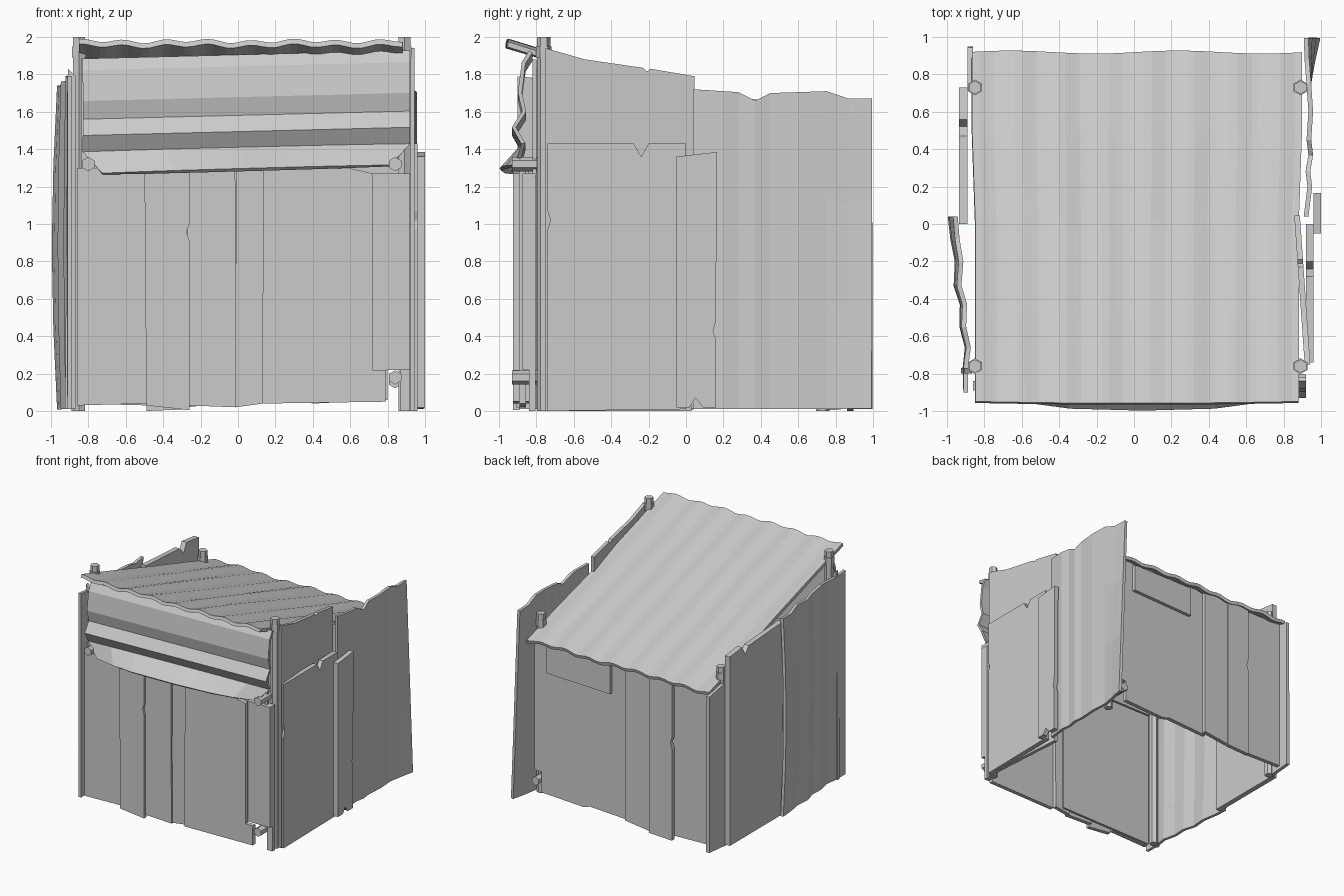
import bpy, bmesh, math
from mathutils import Vector

cube = bpy.data.objects.get("Cube")
if cube:
    bpy.data.objects.remove(cube, do_unlink=True)

GREY = (0.6, 0.6, 0.6, 1.0)
mat = bpy.data.materials.new("plain grey")
mat.use_nodes = True
mat.diffuse_color = GREY
mat.node_tree.nodes["Principled BSDF"].inputs["Base Color"].default_value = GREY


def finish(name, bm):
    bmesh.ops.recalc_face_normals(bm, faces=bm.faces[:])
    mesh = bpy.data.meshes.new(name)
    bm.to_mesh(mesh)
    bm.free()
    obj = bpy.data.objects.new(name, mesh)
    obj.data.materials.append(mat)
    bpy.context.collection.objects.link(obj)
    return obj


def board(name, outline, place, thickness):
    """Flat board: a 2D outline put in space by place(u, v), then thickened."""
    bm = bmesh.new()
    face = bm.faces.new([bm.verts.new(place(u, v)) for u, v in outline])
    out = bmesh.ops.extrude_face_region(bm, geom=[face])
    moved = [g for g in out["geom"] if isinstance(g, bmesh.types.BMVert)]
    bmesh.ops.translate(bm, verts=moved, vec=thickness)
    return finish(name, bm)


def front_board(name, outline, y, t=0.035):
    return board(name, outline, lambda u, v: (u, y, v), Vector((0, t, 0)))


def side_board(name, outline, x, t=0.04, skew=0.0):
    return board(name, outline, lambda u, v: (x + skew * u, u, v), Vector((t, 0, 0)))


def sheet(name, cols, rows, point, t=0.025):
    """Bent metal sheet: a grid of points with a solidify modifier."""
    bm = bmesh.new()
    grid = [[bm.verts.new(point(c, r)) for c in cols] for r in rows]
    for a, b in zip(grid, grid[1:]):
        for k in range(len(cols) - 1):
            bm.faces.new((a[k], a[k + 1], b[k + 1], b[k]))
    obj = finish(name, bm)
    mod = obj.modifiers.new("thickness", "SOLIDIFY")
    mod.thickness = t
    mod.offset = 0
    return obj


def hex_rod(name, start, end, r):
    a, b = Vector(start), Vector(end)
    bm = bmesh.new()
    bmesh.ops.create_cone(bm, cap_ends=True, segments=6, radius1=r, radius2=r, depth=(b - a).length)
    bmesh.ops.rotate(bm, verts=bm.verts, matrix=(b - a).to_track_quat("Z", "Y").to_matrix())
    bmesh.ops.translate(bm, verts=bm.verts, vec=(a + b) / 2)
    return finish(name, bm)


def spread(a, b, n):
    return [a + (b - a) * k / n for k in range(n + 1)]


def blend(table, t):
    """Straight-line lookup in a list of (position, value)."""
    for (p, v), (q, w) in zip(table, table[1:]):
        if t <= q:
            return v + (w - v) * (t - p) / (q - p)
    return table[-1][1]


# Corner posts and the short pegs beside them
for side, x in (("right", -0.85), ("left", 0.89)):
    for end, y, top in (("front", -0.76, 2.0), ("back", 0.73, 1.56)):
        hex_rod(f"{end}_{side}_post", (x, y, 0), (x, y, top), 0.036)
        hex_rod(f"{end}_{side}_post_cap", (x, y, top - 0.11), (x, y, top - 0.05), 0.042)
for name, x, z, y0, y1 in (("upper_front_right_peg", -0.8, 1.32, -0.93, -0.76),
                           ("upper_front_left_peg", 0.84, 1.32, -0.93, -0.76),
                           ("lower_front_left_peg", 0.84, 0.18, -0.93, -0.76),
                           ("lower_back_left_peg", 0.84, 0.16, 0.73, 0.88)):
    hex_rod(name, (x, y0, z), (x, y1, z), 0.038)


# Corrugated roof sloping down to the back
def roof_point(x, y):
    wave = 0.009 * math.sin(x * 27) + 0.004 * math.sin(x * 11 + 2 * y)
    bow = -0.012 * (1 - x * x) if y < -0.9 else 0.008 * math.sin(7 * x)
    return (x * (1 if y > 0 else 0.98) + 0.013, y + bow, 1.968 - 0.31 * (y + 0.96) + wave)


sheet("roof", spread(-0.88, 0.885, 46), [-0.95, -0.5, 0, 0.5, 0.915], roof_point, 0.028)

# Corrugated sheet hung over the upper front
HOOD = [(0, -0.965), (0.12, -0.87), (0.205, -0.92), (0.29, -0.865),
        (0.39, -0.888), (0.55, -0.868), (0.61, -0.83)]


def hood_point(x, h):
    y = blend(HOOD, h)
    edge = max(0, 1 - h / 0.12)
    tuck = edge * (0.07 * max(0, abs(x) - 0.55) / 0.35 - 0.025 * (1 - abs(x)))
    return (x * (1 - 0.12 * edge) + 0.045, y + tuck, 1.29 + h + 0.025 * x)


sheet("front_hood", spread(-0.875, 0.875, 8), [h for h, y in HOOD], hood_point, 0.022)

# Front wall boards
front_board("front_wide_board_right", [(-0.86, 0.03), (-0.49, 0.04), (-0.49, 1.3), (-0.86, 1.3)], -0.89)
front_board("front_plank_a", [(-0.49, 0.03), (-0.26, 0.005), (-0.26, 0.91), (-0.275, 0.96),
                              (-0.26, 1.0), (-0.26, 1.3), (-0.5, 1.3)], -0.925)
front_board("front_plank_b", [(-0.27, 0.03), (-0.01, 0.02), (-0.015, 1.31), (-0.27, 1.31)], -0.905)
front_board("front_plank_c", [(-0.015, 0.02), (0.13, 0.04), (0.14, 1.31), (-0.01, 1.31)], -0.89)
front_board("front_wide_board_left", [(0.13, 0.04), (0.79, 0.05), (0.79, 0.22), (0.72, 0.22),
                                      (0.72, 1.27), (0.55, 1.31), (0.135, 1.31)], -0.925)
front_board("front_corner_board", [(0.7, 0.22), (0.92, 0.22), (0.92, 1.27), (0.7, 1.27)], -0.875)
front_board("front_corner_strip", [(0.87, 0), (0.92, 0), (0.92, 1.27), (0.87, 1.27)], -0.84)
front_board("front_inner_board", [(-0.86, 0.04), (0.06, 0.05), (0.06, 1.3), (-0.86, 1.3)], -0.86, 0.02)
front_board("front_upper_board", [(-0.84, 1.25), (0.86, 1.25), (0.86, 1.88), (-0.84, 1.88)], -0.82, 0.02)

# Back wall boards
front_board("back_wide_board", [(0.87, 0.24), (0.8, 0.24), (0.8, 0.06), (0.4, 0.04), (0.33, 0.06), (-0.06, 0.04),
                                (-0.06, 1.4), (0.87, 1.4)], 0.815)
front_board("back_patch", [(0.73, 1.13), (0.12, 1.11), (0.12, 1.37), (0.73, 1.37)], 0.85, 0.03)
front_board("back_plank_a", [(-0.03, 0.05), (-0.27, 0.02), (-0.27, 1.39), (-0.03, 1.39)], 0.85)
front_board("back_plank_b", [(-0.27, 0.01), (-0.49, 0.0), (-0.49, 0.8), (-0.475, 0.85), (-0.49, 0.9),
                             (-0.49, 1.39), (-0.27, 1.39)], 0.86)
front_board("back_plank_c", [(-0.48, 0.03), (-0.87, 0.04), (-0.87, 1.39), (-0.48, 1.39)], 0.825)

# Left side boards (+x)
side_board("left_tall_board", [(-0.75, 0.0), (0.03, 0.0), (0.045, 1.79), (-0.19, 1.83), (-0.21, 1.815),
                               (-0.23, 1.835), (-0.54, 1.88), (-0.75, 1.94)], 0.86, 0.03, -0.07)
side_board("left_low_board", [(-0.74, 0.0), (0.0, 0.01), (0.0, 1.43), (-0.2, 1.43), (-0.24, 1.36),
                              (-0.28, 1.43), (-0.74, 1.43), (-0.74, 1.07), (-0.725, 1.02), (-0.74, 0.97)], 0.92)
side_board("left_plank", [(-0.05, 0.02), (0.02, 0.02), (0.05, 0.07), (0.09, 0.02), (0.16, 0.02), (0.16, 0.38),
                          (0.145, 0.43), (0.16, 0.48), (0.165, 1.385), (-0.05, 1.36)], 0.96)

# Left side corrugated sheet, running on past the back wall and flaring at the foot
LEFT_X = [(0.04, 0.92), (0.2, 0.94), (0.28, 0.93), (0.37, 0.945), (0.45, 0.935), (0.6, 0.945),
          (0.75, 0.935), (0.87, 0.925), (0.995, 0.92)]
LEFT_TOP = [(0.04, 1.72), (0.28, 1.705), (0.37, 1.66), (0.45, 1.7), (0.75, 1.71), (0.87, 1.67), (0.995, 1.67)]


def left_point(y, h):
    flare = 0.065 * (1 - h) * max(0, y - 0.75) / 0.25
    return (blend(LEFT_X, y) + flare, y, 0.012 + h * (blend(LEFT_TOP, y) - 0.012))


sheet("left_sheet", [y for y, x in LEFT_X], spread(0, 1, 3), left_point)

# Right side boards (-x)
side_board("right_back_board", [(0.0, 0.01), (0.73, 0.01), (0.73, 1.66), (0.56, 1.68), (0.52, 1.6),
                                (0.47, 1.66), (0.0, 1.69)], -0.935, 0.045)
side_board("right_corner_plank", [(0.72, 0.0), (0.95, 0.02), (0.945, 1.38), (0.85, 1.4), (0.72, 1.42)], -0.89, 0.03)

# Right side corrugated sheet, bulging at its rear edge
RIGHT_X = [(-0.9, -0.9), (-0.77, -0.9), (-0.66, -0.885), (-0.55, -0.91), (-0.43, -0.905),
           (-0.33, -0.935), (-0.2, -0.925), (-0.08, -0.945), (0.04, -0.955)]


def right_point(y, h):
    bulge = 0.03 * math.sin(math.pi * h) * (y + 0.9)
    top = 1.78 - 0.09 * max(0, y + 0.5) + 0.012 * math.sin(20 * y)
    return (blend(RIGHT_X, y) - bulge, y, 0.01 + h * (top - 0.01))


sheet("right_sheet", [y for y, x in RIGHT_X], spread(0, 1, 4), right_point)
front_board("right_edge_strip", [(-0.925, 0.01), (-0.865, 0.01), (-0.87, 1.79), (-0.91, 1.83)], -0.8, 0.03)
